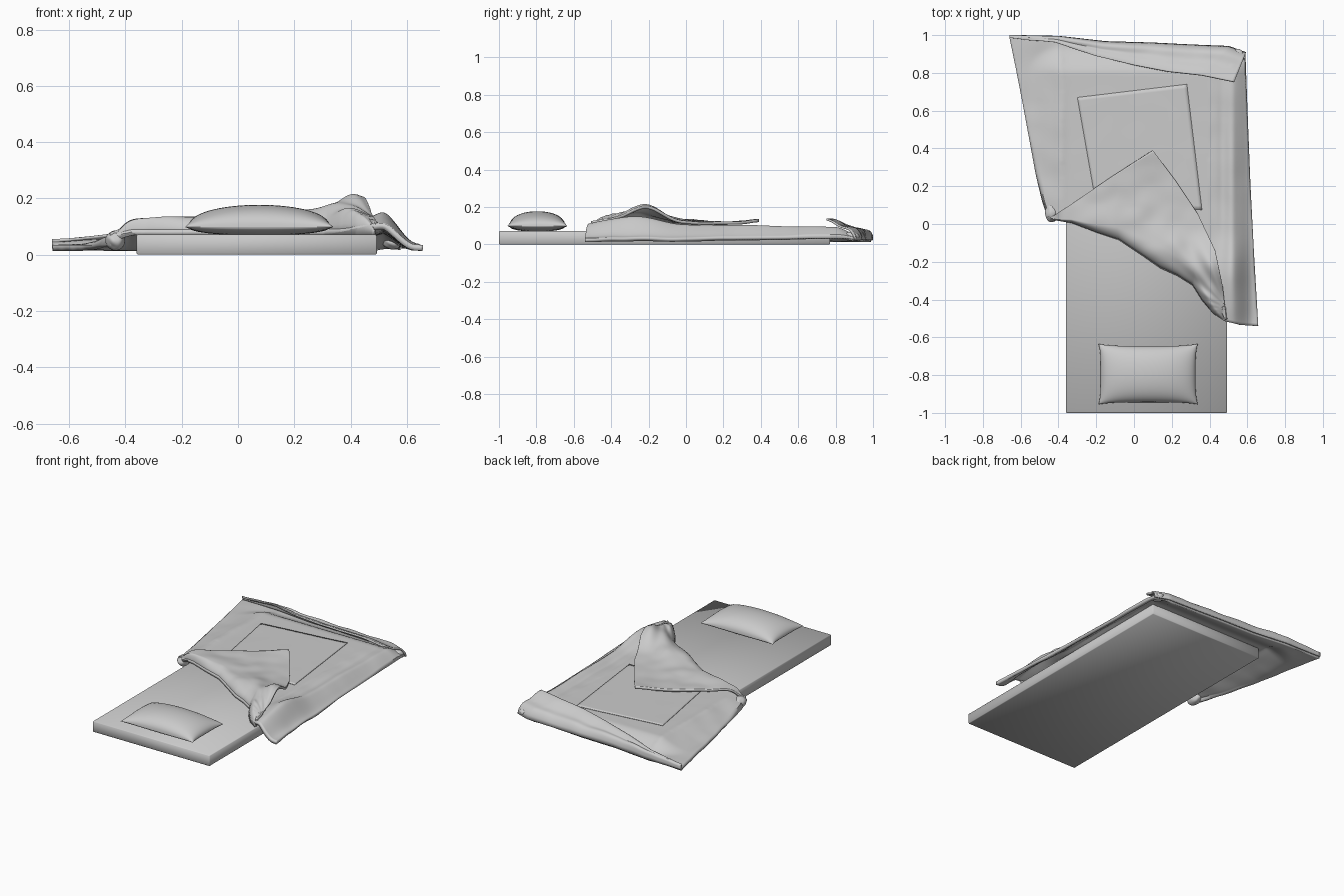
import bpy, bmesh, math
from mathutils import Vector, noise

if "Cube" in bpy.data.objects:
    bpy.data.objects.remove(bpy.data.objects["Cube"])

grey = bpy.data.materials.new("light grey")
grey.diffuse_color = (0.6, 0.6, 0.6, 1)
grey.use_nodes = True
grey.node_tree.nodes["Principled BSDF"].inputs["Base Color"].default_value = grey.diffuse_color


def clamp(t):
    return max(0.0, min(1.0, t))


def smooth(t):
    t = clamp(t)
    return t * t * (3 - 2 * t)


def bump(x, y, cx, cy, rx, ry):
    return math.exp(-((x - cx) / rx) ** 2 - ((y - cy) / ry) ** 2)


def ripple(x, y, size, amount):
    return amount * noise.noise(Vector((x / size, y / size, 3.7)))


def path(points, t):
    """Point at fraction t of an evenly divided polyline."""
    s = clamp(t) * (len(points) - 1)
    i = min(int(s), len(points) - 2)
    return Vector(points[i]).lerp(Vector(points[i + 1]), s - i)


def grid(name, func, nu, nv, thickness=0, angle=40):
    """Surface from func(u, v), optionally given cloth thickness."""
    bm = bmesh.new()
    rows = [[bm.verts.new(func(i / nu, j / nv)) for i in range(nu + 1)] for j in range(nv + 1)]
    for j in range(nv):
        for i in range(nu):
            bm.faces.new((rows[j][i], rows[j][i + 1], rows[j + 1][i + 1], rows[j + 1][i]))
    bmesh.ops.remove_doubles(bm, verts=bm.verts, dist=0.0005)
    return finish(name, bm, thickness, angle)


def finish(name, bm, thickness=0, angle=40):
    mesh = bpy.data.meshes.new(name)
    bm.to_mesh(mesh)
    bm.free()
    mesh.materials.append(grey)
    ob = bpy.data.objects.new(name, mesh)
    bpy.context.collection.objects.link(ob)
    if thickness:
        mod = ob.modifiers.new("thickness", 'SOLIDIFY')
        mod.thickness = thickness
        mod.offset = -1
    bpy.ops.object.select_all(action='DESELECT')
    ob.select_set(True)
    bpy.context.view_layer.objects.active = ob
    bpy.ops.object.shade_smooth_by_angle(angle=math.radians(angle))
    return ob


# Mattress with lightly rounded edges
X0, X1, Y0, Y1, TOP = -0.36, 0.493, -1.0, 0.77, 0.071
bm = bmesh.new()
bmesh.ops.create_cube(bm, size=1)
for v in bm.verts:
    v.co = ((X0 + X1) / 2 + v.co.x * (X1 - X0), (Y0 + Y1) / 2 + v.co.y * (Y1 - Y0), TOP * (v.co.z + 0.5))
bmesh.ops.bevel(bm, geom=bm.edges[:], offset=0.004, segments=1, affect='EDGES', profile=0.5)
finish("mattress", bm, angle=100)


# Pillow: two domes with pinched corners
def pillow_half(sign):
    def f(u, v):
        s, t = math.sin((u - 0.5) * math.pi), math.sin((v - 0.5) * math.pi)
        x = 0.075 + 0.263 * s * (1 - 0.045 * (1 - t ** 4) * abs(s))
        y = -0.795 + 0.16 * t * (1 - 0.07 * (1 - s ** 4) * abs(t))
        puff = (max(0, 1 - s * s) * max(0, 1 - t * t)) ** 0.45
        return (x, y, 0.098 + (0.079 if sign > 0 else -0.03) * puff)
    return f


for side, sign in (("top", 1), ("bottom", -1)):
    grid("pillow_" + side, pillow_half(sign), 32, 24)


# Height of the cloth lying over the mattress and sagging beside it
def drape(x, y):
    left, right, back = (X0 - x) / 0.21, (x - X1 - 0.03) / 0.11, (y - Y1 - 0.02) / 0.16
    fall = smooth(math.hypot(max(left, 0), max(right, 0), max(back, 0)))
    z = 0.09 - 0.055 * fall
    z += 0.052 * bump(x, y, 0.51, -0.3, 0.085, 0.2)
    z += 0.012 * bump(x, y, 0.515, 0.2, 0.025, 0.7) + 0.006 * bump(x, y, -0.39, 0.5, 0.025, 0.4)
    z -= 0.005 * bump(x, y, 0.465, 0.3, 0.02, 0.5)
    return max(0.033, z + ripple(x, y, 0.13, 0.005 if x > 0.4 or x < -0.38 else 0.001))


FOLD = [(-0.455, 0.025), (-0.33, 0.005), (-0.2, -0.045), (-0.08, -0.085), (0.04, -0.165), (0.14, -0.235),
        (0.23, -0.275), (0.31, -0.325), (0.36, -0.405), (0.42, -0.475), (0.48, -0.515)]
BACK = [(-0.66, 0.99), (-0.4, 0.985), (-0.15, 0.957), (0.1, 0.95), (0.3, 0.94), (0.5, 0.932), (0.59, 0.90)]
LEFT = [(-0.455, 0.025), (-0.487, 0.12), (-0.52, 0.26), (-0.555, 0.45), (-0.59, 0.64), (-0.625, 0.82), (-0.66, 0.99)]
RIGHT = [(0.658, -0.54), (0.635, -0.15), (0.617, 0.2), (0.603, 0.55), (0.59, 0.90)]
FRONT = FOLD + [(0.57, -0.535), (0.658, -0.54)]


# Blanket: patch blended between its four edges
def blanket(u, v):
    a, b, l, r = path(FRONT, u), path(BACK, u), path(LEFT, v), path(RIGHT, v)
    c00, c10, c01, c11 = (Vector(p) for p in (FRONT[0], FRONT[-1], BACK[0], BACK[-1]))
    p = a * (1 - v) + b * v + l * (1 - u) + r * u
    p -= (c00 * (1 - u) + c10 * u) * (1 - v) + (c01 * (1 - u) + c11 * u) * v
    z = drape(p.x, p.y)
    if u in (0, 1) or v == 1:      # hem rests on the floor
        z = min(z, 0.034)
    return (p.x, p.y, z)


grid("blanket", blanket, 110, 100, 0.021)

# Stitched centre panel following the blanket
PANEL_LOW = [(-0.20, 0.10), (0.36, 0.075)]
PANEL_HIGH = [(-0.30, 0.67), (0.28, 0.74)]


def panel(u, v):
    p = path(PANEL_LOW, u).lerp(path(PANEL_HIGH, u), v)
    return (p.x, p.y, drape(p.x, p.y) + 0.004)


grid("centre_panel", panel, 30, 30, 0.005)

# Large turned-over corner of the blanket
TIP = [(-0.455, 0.025), (-0.34, 0.10), (-0.23, 0.175), (-0.12, 0.25), (-0.01, 0.32), (0.10, 0.39),
       (0.22, 0.23), (0.34, 0.05), (0.43, -0.14), (0.47, -0.33), (0.488, -0.5)]


def turned_corner(u, v):
    p = path(FOLD, u).lerp(path(TIP, u), v)
    x, y = p
    low = drape(x, y) - 0.016
    if v == 0:
        low = min(low, 0.072)
    high = 0.122 + 0.013 * bump(x, y, 0.1, 0.39, 0.12, 0.08)
    high += 0.085 * bump(x, y, 0.43, -0.23, 0.11, 0.12) + 0.035 * bump(x, y, 0.2, -0.15, 0.2, 0.13)
    high += 0.03 * bump(x, y, 0.40, -0.42, 0.08, 0.08)
    high += 0.016 * bump(x, y, -0.2, 0.02, 0.2, 0.08)
    high -= 0.06 * bump(x, y, -0.455, 0.025, 0.05, 0.07) + 0.03 * bump(x, y, 0.49, -0.53, 0.04, 0.05)
    # creases fan out from the gathered side
    fan = math.atan2(y + 0.45, x - 0.5)
    high += 0.005 * math.sin(fan * 20) * bump(x, y, 0.28, -0.25, 0.2, 0.2)
    high += ripple(x, y, 0.1, 0.006)
    roll = math.sqrt(1 - (1 - clamp(v / 0.2)) ** 2)
    z = low + (high - low) * roll
    if v > 0.4:
        z = max(z, drape(x, y) + 0.014)
    return (x, y, max(z, 0.02))


grid("turned_corner", turned_corner, 100, 56, 0.016, 50)

# Narrow strip turned over along the back edge
STRIP_IN = [(-0.66, 0.985), (-0.42, 0.965), (-0.2, 0.89), (0.0, 0.84), (0.18, 0.805), (0.36, 0.785), (0.53, 0.75)]


def back_strip(u, v):
    p = path(BACK, u).lerp(path(STRIP_IN, u), v)
    roll = math.sqrt(1 - (1 - clamp(v / 0.25)) ** 2)
    high = 0.045 + 0.016 * smooth(u * 5) + v * 0.065 * smooth(u * 1.1)
    high += 0.004 * math.sin(v * 9) * smooth(u * 3)
    high = max(high, drape(p.x, p.y) + 0.008 * smooth(u * 5)) + ripple(p.x, p.y, 0.1, 0.007) * (1 - v)
    return (p.x, p.y, 0.022 + (high - 0.022) * roll)


grid("back_strip", back_strip, 72, 24, 0.011, 50)

# Gathered cloth at the back right corner and the left end of the fold
for name, loc, size in (("back_gather", (0.55, 0.885, 0.043), (0.035, 0.04, 0.024)),
                        ("fold_gather", (-0.435, 0.06, 0.05), (0.035, 0.05, 0.035))):
    bm = bmesh.new()
    bmesh.ops.create_icosphere(bm, subdivisions=4, radius=1)
    for v in bm.verts:
        k = 1 + 0.1 * noise.noise(v.co * 1.5)
        v.co = [c + s * k * n for c, s, n in zip(loc, size, v.co)]
    finish(name, bm)
